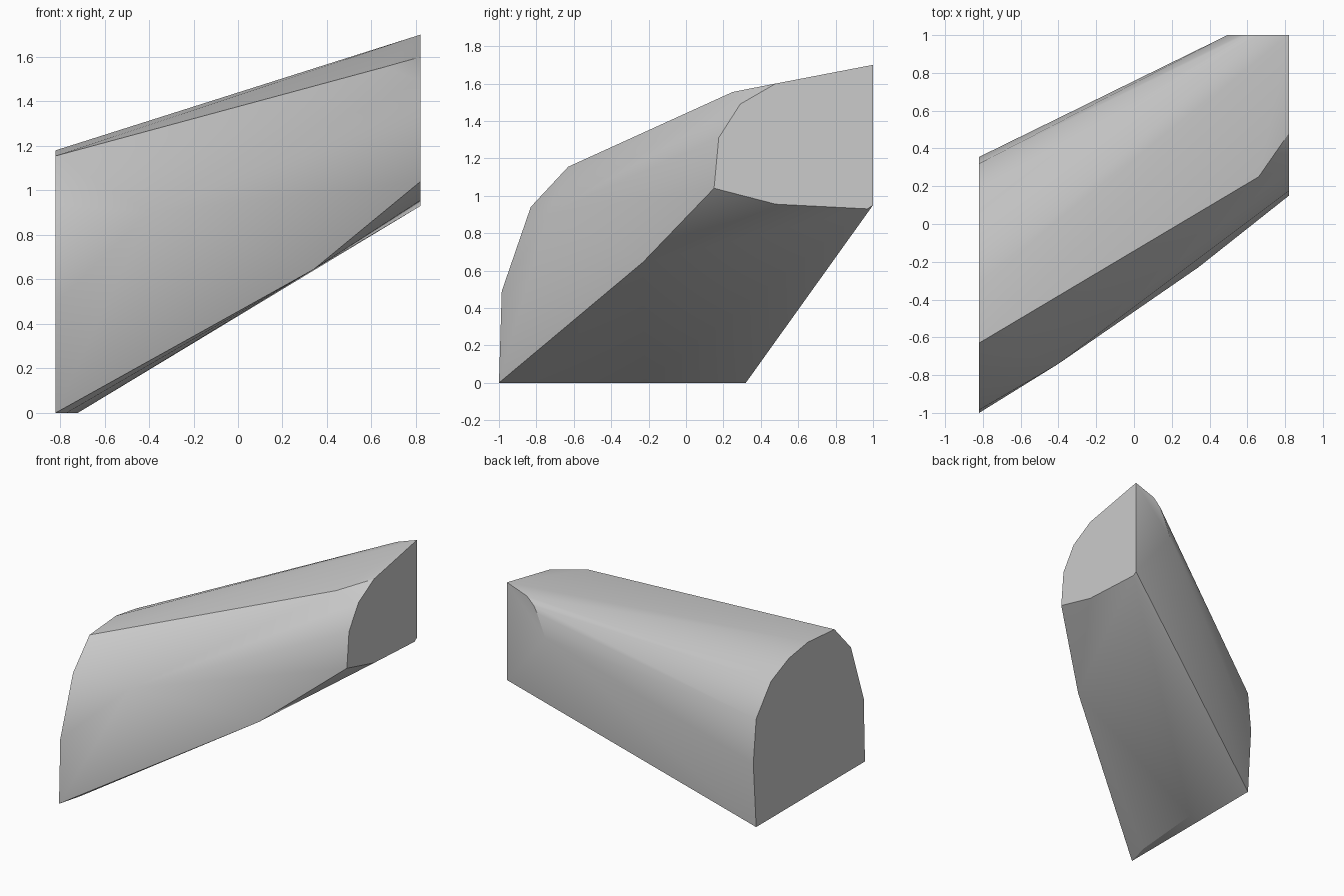
import bpy
import bmesh
import math

if "Cube" in bpy.data.objects:
    bpy.data.objects.remove(bpy.data.objects["Cube"], do_unlink=True)


def make_material(name, color):
    mat = bpy.data.materials.new(name)
    mat.use_nodes = True
    mat.diffuse_color = color
    shader = mat.node_tree.nodes["Principled BSDF"]
    shader.inputs["Base Color"].default_value = color
    return mat


def section(axis, offset, profile):
    """Place a flat outline on the plane where the given axis equals offset."""
    points = []
    for pair in profile:
        point = list(pair)
        point.insert(axis, offset)
        points.append(point)
    return points


def convex_block(name, points, mat, sharp_angle):
    """Skin a set of sections with one convex shell and smooth its soft edges."""
    bm = bmesh.new()
    for point in points:
        bm.verts.new(point)
    hull = bmesh.ops.convex_hull(bm, input=bm.verts[:])
    unused = {g for g in hull["geom_interior"] + hull["geom_unused"]
              if isinstance(g, bmesh.types.BMVert)}
    bmesh.ops.delete(bm, geom=list(unused), context="VERTS")
    # Join the triangles of the flat cut faces
    bmesh.ops.dissolve_limit(bm, angle_limit=math.radians(0.5),
                             verts=bm.verts[:], edges=bm.edges[:])
    bmesh.ops.recalc_face_normals(bm, faces=bm.faces[:])
    mesh = bpy.data.meshes.new(name)
    bm.to_mesh(mesh)
    bm.free()
    mesh.materials.append(mat)
    obj = bpy.data.objects.new(name, mesh)
    bpy.context.collection.objects.link(obj)
    bpy.ops.object.select_all(action="DESELECT")
    obj.select_set(True)
    bpy.context.view_layer.objects.active = obj
    bpy.ops.object.shade_smooth_by_angle(angle=math.radians(sharp_angle))
    return obj


X_AXIS, Y_AXIS, Z_AXIS = range(3)
HALF_WIDTH = 0.82

# Arched lower end, as (y, z)
lower_end = section(X_AXIS, -HALF_WIDTH, [
    (-1, 0), (-.985, .49), (-.83, .94), (-.63, 1.155), (-.31, 1.18),
    (-.08, 1.145), (.14, 1.05), (.32, .83), (.355, .5), (.32, 0)])

# Upper end, cut off by the back plane, as (y, z)
upper_end = section(X_AXIS, HALF_WIDTH, [
    (.15, 1.04), (.175, 1.31), (.29, 1.49), (.48, 1.6),
    (1, 1.7), (1, .95), (.97, .93), (.48, .955)])

# Flat cut at the back, as (x, z)
back_cut = section(Y_AXIS, 1, [(.65, 1.64), (.59, 1.58), (.565, 1.53), (.495, 1.36)])

# Narrow flat foot, as (x, y)
foot = section(Z_AXIS, 0, [(-.77, -.81), (-.72, -.22)])

# Soft bulges on the front flank, lower rim and upper ridge
bulges = [(-.2, -.6, .72), (-.4, -.74, .9), (.34, -.23, .645), (.66, .25, 1.555)]

stone = make_material("grey stone", (0.6, 0.6, 0.6, 1))
convex_block("slanted_beam", lower_end + upper_end + back_cut + foot + bulges, stone, 30)
